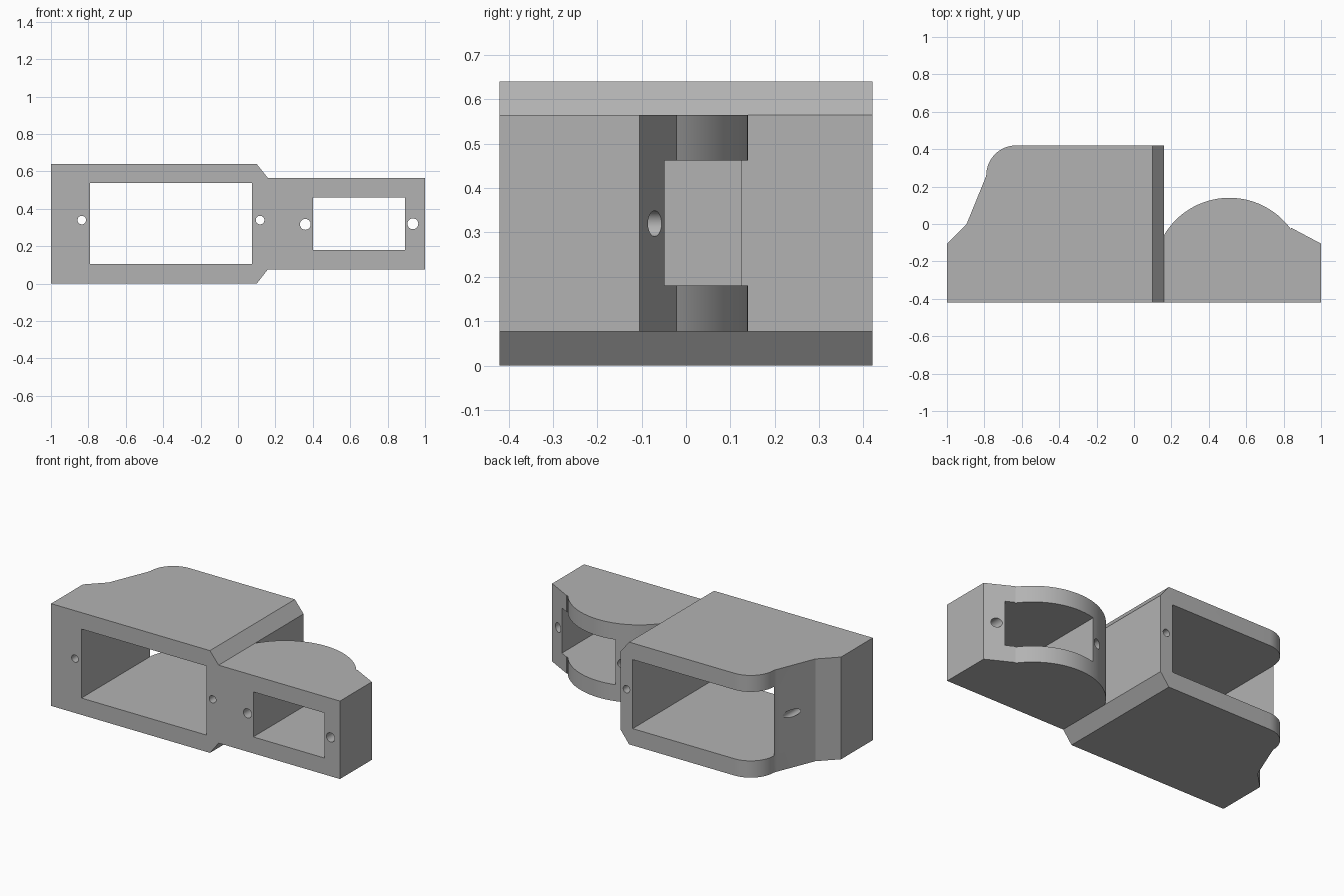
import bpy
import bmesh
import math
from mathutils import Vector

cube = bpy.data.objects.get("Cube")
if cube:
    bpy.data.objects.remove(cube, do_unlink=True)

grey = bpy.data.materials.new("plain grey")
grey.use_nodes = True
colour = (0.45, 0.45, 0.45, 1)
grey.diffuse_color = colour
grey.node_tree.nodes["Principled BSDF"].inputs["Base Color"].default_value = colour


def prism(name, outline, axis, low, high):
    """Extrude an outline along z (points are x, y) or along y (points are x, z)."""
    bm = bmesh.new()
    if axis == "z":
        verts = [bm.verts.new((a, b, low)) for a, b in outline]
        push = Vector((0, 0, high - low))
    else:
        verts = [bm.verts.new((a, low, b)) for a, b in outline]
        push = Vector((0, high - low, 0))
    face = bm.faces.new(verts)
    grown = bmesh.ops.extrude_face_region(bm, geom=[face])["geom"]
    bmesh.ops.translate(bm, vec=push, verts=[v for v in grown if isinstance(v, bmesh.types.BMVert)])
    bmesh.ops.recalc_face_normals(bm, faces=bm.faces)
    mesh = bpy.data.meshes.new(name)
    bm.to_mesh(mesh)
    bm.free()
    mesh.materials.append(grey)
    obj = bpy.data.objects.new(name, mesh)
    bpy.context.collection.objects.link(obj)
    return obj


def arc(cx, cy, radius, start, end, steps):
    angles = [math.radians(start + (end - start) * i / steps) for i in range(steps + 1)]
    return [(cx + radius * math.cos(a), cy + radius * math.sin(a)) for a in angles]


def combine(target, tool, operation):
    mod = target.modifiers.new(operation.lower(), "BOOLEAN")
    mod.operation = operation
    mod.solver = "EXACT"
    mod.object = tool
    tool.hide_render = True
    bpy.context.view_layer.objects.active = target
    bpy.ops.object.modifier_apply(modifier=mod.name)
    bpy.data.objects.remove(tool, do_unlink=True)


FRONT, BACK = -0.42, 0.42

# Plan: wide block with a rounded shoulder, narrow block with a domed back
plan = [(-1, FRONT), (1, FRONT), (1, -0.105), (0.84, -0.02)]
plan += arc(0.51, -0.266, 0.406, 36, 149.5, 32)
plan += [(0.16, -0.06), (0.16, BACK)]
plan += arc(-0.63, 0.26, 0.16, 90, 180, 16)
plan += [(-0.797, 0.24), (-0.895, 0), (-1, -0.105)]
bracket = prism("bracket", plan, "z", -0.1, 0.8)

# Elevation: tall block stepping down through chamfers to the shorter block
elevation = [(-1.1, 0), (0.1, 0), (0.16, 0.077), (1.1, 0.077),
             (1.1, 0.565), (0.16, 0.565), (0.1, 0.64), (-1.1, 0.64)]
combine(bracket, prism("elevation_cutter", elevation, "y", -0.6, 0.6), "INTERSECT")

# Two rectangular openings
for left, right, bottom, top in [(-0.79, 0.075, 0.105, 0.537), (0.4, 0.893, 0.18, 0.462)]:
    opening = [(left, bottom), (right, bottom), (right, top), (left, top)]
    combine(bracket, prism("opening_cutter", opening, "y", -0.7, 0.7), "DIFFERENCE")

# Screw holes on either side of each opening
for x, z, radius in [(-0.835, 0.34, 0.023), (0.118, 0.34, 0.023),
                     (0.36, 0.317, 0.029), (0.935, 0.32, 0.029)]:
    circle = arc(x, z, radius, 0, 345, 23)
    combine(bracket, prism("hole_cutter", circle, "y", -0.7, 0.7), "DIFFERENCE")

# Smooth curves, sharp edges
bpy.ops.object.select_all(action="DESELECT")
bracket.select_set(True)
bpy.context.view_layer.objects.active = bracket
bpy.ops.object.shade_smooth_by_angle(angle=math.radians(20))
